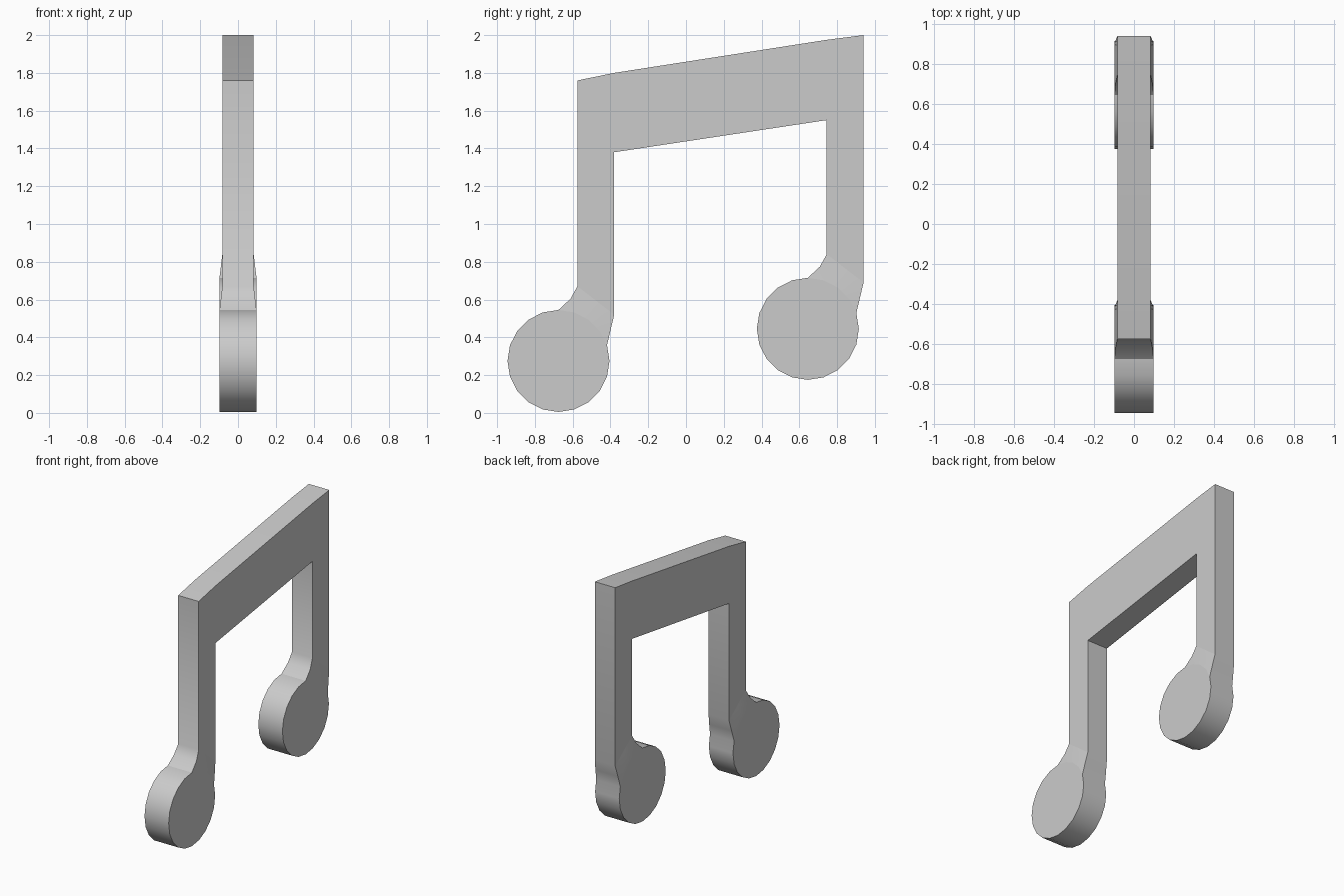
import bpy
import bmesh
from math import cos, sin, pi
from mathutils import Vector

if "Cube" in bpy.data.objects:
    bpy.data.objects.remove(bpy.data.objects["Cube"])

HEAD_R, SIDES = 0.27, 20
HEAD_HALF, STEM_HALF = 0.098, 0.083
SHIFT = Vector((1.32, 0.17))          # right note relative to left note
CENTRE = Vector((-0.675, 0.275))      # left note head
BASE_L, BASE_R = Vector((-0.575, 0.67)), Vector((-0.38, 0.52))

bm = bmesh.new()
cache = {}


def vert(p, half, side):
    key = (round(p[0], 4), round(p[1], 4), side)
    if key not in cache:
        cache[key] = bm.verts.new((side * half, p[0], p[1]))
    return cache[key]


def panel(points):
    """Add one face on both sides; points are (yz position, half thickness)."""
    for side in (-1, 1):
        bm.faces.new([vert(p, h, side) for p, h in points])


def note(offset):
    """Round head and tapering neck; returns the line where the stem starts."""
    ring = [CENTRE + offset + HEAD_R * Vector((cos(2 * pi * i / SIDES), sin(2 * pi * i / SIDES)))
            for i in range(SIDES)]
    panel([(p, HEAD_HALF) for p in ring])
    arc = [ring[i] for i in range(5, 0, -1)]
    base = [offset + BASE_L.lerp(BASE_R, i / 4) for i in range(5)]
    mid = [(a + b) / 2 + Vector((0.013, -0.004)) * (1 - i / 4)
           for i, (a, b) in enumerate(zip(arc, base))]
    rows = [[(p, h) for p in row] for row, h in
            ((arc, HEAD_HALF), (mid, 0.091), (base, STEM_HALF))]
    for low, high in zip(rows, rows[1:]):
        for i in range(4):
            panel([low[i], low[i + 1], high[i + 1], high[i]])
    return rows[-1]


# Note heads and necks
left = note(Vector((0, 0)))
right = note(SHIFT)

# Stems and slanted beam
inner = [(-0.38, 1.38), (0.745, 1.55)]
outer = [(0.94, 2.0), (0.745, 1.975), (-0.38, 1.80), (-0.575, 1.76)]
panel(left + [(p, STEM_HALF) for p in inner] + right + [(p, STEM_HALF) for p in outer])

# Edge walls joining the two sides
partner = {cache[k]: cache[(k[0], k[1], -k[2])] for k in cache}
for e in [e for e in bm.edges if e.is_boundary and e.verts[0].co.x > 0]:
    a, b = e.verts
    bm.faces.new((a, b, partner[b], partner[a]))
bmesh.ops.recalc_face_normals(bm, faces=bm.faces)

mesh = bpy.data.meshes.new("beamed_music_notes")
bm.to_mesh(mesh)
bm.free()
obj = bpy.data.objects.new("beamed_music_notes", mesh)
bpy.context.collection.objects.link(obj)

# Smooth rims and necks, flat large faces
bpy.context.view_layer.objects.active = obj
obj.select_set(True)
bpy.ops.object.shade_smooth_by_angle(angle=pi / 6)
for poly in mesh.polygons:
    if len(poly.vertices) > 4:
        poly.use_smooth = False
